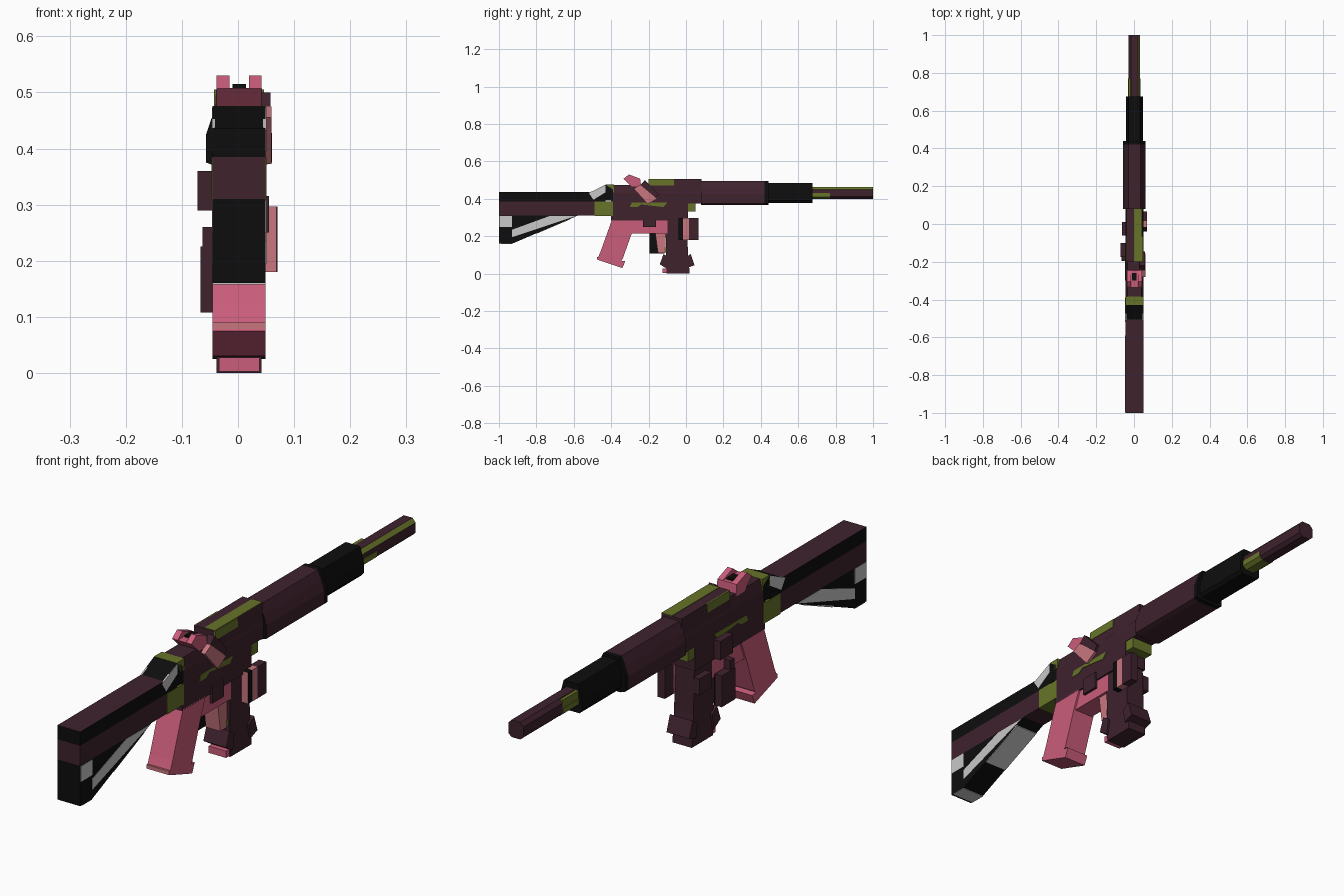
import bpy, bmesh
from mathutils import Vector

XC = 0.002   # the body sits a touch right of centre


def material(name, rgb):
    m = bpy.data.materials.new(name)
    m.diffuse_color = (*rgb, 1)
    return m


PLUM = material("dark_plum", (0.050, 0.016, 0.027))
BLACK = material("black", (0.004, 0.004, 0.004))
GREEN = material("olive_green", (0.135, 0.175, 0.022))
PINK = material("rose_pink", (0.60, 0.11, 0.20))
SALMON = material("salmon", (0.58, 0.18, 0.21))
GREY = material("light_grey", (0.58, 0.58, 0.58))


def build(name, a, b, mat):
    """Join two matching outlines into a closed prism."""
    bm = bmesh.new()
    va, vb = [bm.verts.new(p) for p in a], [bm.verts.new(p) for p in b]
    bm.faces.new(va)
    bm.faces.new(vb[::-1])
    n = len(a)
    for i in range(n):
        j = (i + 1) % n
        bm.faces.new((va[i], vb[i], vb[j], va[j]))
    bmesh.ops.recalc_face_normals(bm, faces=bm.faces)
    me = bpy.data.meshes.new(name)
    bm.to_mesh(me)
    bm.free()
    me.materials.append(mat)
    ob = bpy.data.objects.new(name, me)
    bpy.context.collection.objects.link(ob)
    return ob


def profile(name, pts, x0, x1, mat):
    """Side outline (y, z) extruded across x."""
    return build(name, [(x0, y, z) for y, z in pts], [(x1, y, z) for y, z in pts], mat)


def section(name, half, y0, y1, mat):
    """Mirrored cross-section (half width, z) extruded along y."""
    pts = [(XC + w, z) for w, z in half] + [(XC - w, z) for w, z in reversed(half)]
    return build(name, [(x, y0, z) for x, z in pts], [(x, y1, z) for x, z in pts], mat)


def box(name, x0, x1, y0, y1, z0, z1, mat):
    return profile(name, [(y0, z0), (y1, z0), (y1, z1), (y0, z1)], x0, x1, mat)


def body(name, pts, mat, w=0.047):
    return profile(name, pts, XC - w, XC + w, mat)


def side_plates(name, pts, mat, w=0.047):
    """Thin painted plates on both sides."""
    for s, tag in ((1, "right"), (-1, "left")):
        profile(f"{name}_{tag}", pts, XC + s * (w - 0.004), XC + s * (w + 0.0015), mat)


def rect(y0, y1, z0, z1):
    return [(y0, z0), (y1, z0), (y1, z1), (y0, z1)]


def paint(ob, mat, rule):
    ob.data.materials.append(mat)
    for f in ob.data.polygons:
        if rule(f.normal, f.center):
            f.material_index = len(ob.data.materials) - 1


# --- stock ---
body("stock_body", rect(-1, -0.45, 0.31, 0.385), PLUM)
upper = body("stock_upper", rect(-1, -0.43, 0.385, 0.437), BLACK)
paint(upper, PLUM, lambda n, c: n.z > 0.9)
body("stock_brace", [(-1, 0.16), (-0.93, 0.16), (-0.58, 0.31), (-1, 0.31)], BLACK)
side_plates("brace_stripe", [(-0.93, 0.195), (-0.59, 0.308), (-0.73, 0.308), (-0.93, 0.235)], GREY)
side_plates("butt_patch", rect(-0.998, -0.93, 0.25, 0.308), GREY)
box("butt_back_patch", -0.045, 0.049, -1, -0.995, 0.258, 0.308, GREY)
box("butt_bottom_patch", -0.045, 0.049, -0.99, -0.93, 0.158, 0.163, GREY)
body("brace_underside", [(-0.80, 0.213), (-0.62, 0.290), (-0.62, 0.296), (-0.80, 0.219)], GREY)
riser = body("stock_riser", [(-0.52, 0.43), (-0.43, 0.475), (-0.39, 0.45), (-0.39, 0.39), (-0.49, 0.39)], BLACK)
side_plates("riser_patch", [(-0.52, 0.432), (-0.43, 0.473), (-0.43, 0.435), (-0.495, 0.395)], GREY)

# --- receiver ---
section("receiver", [(0.047, 0.285), (0.047, 0.43), (0.037, 0.475)], -0.40, 0.01, PLUM)
section("receiver_front", [(0.047, 0.375), (0.047, 0.43), (0.037, 0.475)], 0.0, 0.085, PLUM)
body("receiver_rear_block", rect(-0.49, -0.39, 0.308, 0.385), GREEN, 0.049)
body("receiver_rear_top", [(-0.43, 0.435), (-0.385, 0.435), (-0.385, 0.476), (-0.43, 0.476)], GREEN)
body("receiver_front_block", rect(0.0, 0.05, 0.333, 0.38), GREEN, 0.045)
section("top_cover", [(0.045, 0.44), (0.041, 0.505)], -0.20, 0.083, PLUM)
box("top_cover_paint", 0.0, 0.043, -0.198, 0.083, 0.501, 0.507, GREEN)
side_plates("cover_patch", rect(-0.20, -0.065, 0.472, 0.505), GREEN, 0.043)
side_plates("receiver_patch", [(-0.30, 0.356), (-0.26, 0.356), (-0.24, 0.37), (-0.12, 0.356),
                               (-0.10, 0.38), (-0.29, 0.38)], GREEN)
box("right_catch", 0.045, 0.055, -0.23, -0.16, 0.25, 0.315, PLUM)
box("left_catch", -0.072, -0.04, -0.175, -0.10, 0.29, 0.36, PLUM)

# --- slanted handle on the right ---
profile("bolt_handle", [(-0.28, 0.455), (-0.245, 0.475), (-0.155, 0.40), (-0.205, 0.372)], 0.03, 0.060, SALMON)
profile("bolt_handle_edge", [(-0.25, 0.468), (-0.22, 0.50), (-0.145, 0.425), (-0.175, 0.39)], 0.03, 0.058, PLUM)

# --- rear sight ---
sight = [(-0.335, 0.508), (-0.245, 0.508), (-0.24, 0.465), (-0.29, 0.465)]
body("sight_base", sight, PINK, 0.040)
for x0, x1, tag in ((-0.038, -0.015, "left"), (0.020, 0.042, "right")):
    profile(f"sight_ear_{tag}", [(-0.335, 0.507), (-0.305, 0.53), (-0.245, 0.508)], x0, x1, PINK)
box("sight_notch", -0.01, 0.014, -0.30, -0.26, 0.505, 0.515, BLACK)

# --- handguard, shroud and barrel ---
guard = [(0.040, 0.368), (0.059, 0.375), (0.059, 0.425), (0.047, 0.46), (0.032, 0.495)]
hand = section("handguard", guard, 0.08, 0.42, PLUM)
paint(hand, BLACK, lambda n, c: n.y < -0.9)
section("handguard_end_ring", guard, 0.42, 0.44, BLACK)
section("barrel_shroud", [(0.035, 0.378), (0.045, 0.39), (0.045, 0.43), (0.030, 0.485)], 0.43, 0.675, BLACK)
tube = [(0.018, 0.40), (0.031, 0.412), (0.031, 0.450), (0.018, 0.464)]
barrel = section("barrel", tube, 0.66, 1.0, PLUM)
paint(barrel, GREEN, lambda n, c: n.x > 0.3 and n.z > 0.3)
section("barrel_collar", [(0.018, 0.399), (0.033, 0.411), (0.033, 0.432)], 0.67, 0.77, GREEN)
box("barrel_collar_top", -0.030, -0.012, 0.67, 0.77, 0.43, 0.462, GREEN)

# --- grip and trigger group ---
body("pistol_grip", [(-0.395, 0.29), (-0.26, 0.29), (-0.292, 0.21), (-0.34, 0.075), (-0.385, 0.045),
                     (-0.475, 0.075), (-0.456, 0.12)], PINK)
heel = body("grip_toe", [(-0.40, 0.078), (-0.325, 0.066), (-0.34, 0.03), (-0.475, 0.075)], PINK)
box("grip_back_patch", -0.045, 0.049, -0.4755, -0.468, 0.078, 0.09, SALMON)
body("trigger_housing", rect(-0.30, -0.10, 0.215, 0.29), PINK, 0.040)
body("trigger_guard", [(-0.165, 0.22), (-0.11, 0.22), (-0.11, 0.11), (-0.15, 0.11)], SALMON, 0.030)
box("left_lever", -0.067, -0.040, -0.195, -0.115, 0.108, 0.225, PLUM)
box("left_lever_edge", -0.063, -0.038, -0.195, -0.17, 0.22, 0.26, PLUM)
box("left_lever_inner", -0.042, -0.036, -0.195, -0.115, 0.108, 0.225, BLACK)

# --- magazine ---
body("magazine", [(-0.11, 0.29), (0.005, 0.29), (0.01, 0.12), (0.02, 0.0), (-0.105, 0.0)], PLUM, 0.040)
body("magazine_front_lip", [(-0.005, 0.085), (0.025, 0.105), (0.045, 0.045), (0.005, 0.03)], PLUM)
body("magazine_rear_lip", [(-0.12, 0.105), (-0.09, 0.085), (-0.10, 0.025), (-0.14, 0.05)], PLUM)
body("magazine_foot", rect(-0.125, -0.10, 0.003, 0.028), PINK, 0.036)
body("magazine_green_band", rect(-0.114, -0.108, 0.115, 0.14), GREEN, 0.036)
slab = box("magazine_right_slab", 0.040, 0.070, 0.015, 0.067, 0.18, 0.297, PLUM)
box("magazine_right_band", 0.040, 0.0695, -0.015, 0.016, 0.18, 0.297, SALMON)
rear = box("magazine_right_edge", 0.040, 0.069, -0.04, -0.014, 0.18, 0.297, BLACK)
paint(rear, SALMON, lambda n, c: n.y < -0.9)
box("magazine_left_slab", -0.063, -0.036, -0.06, 0.01, 0.20, 0.26, PLUM)
